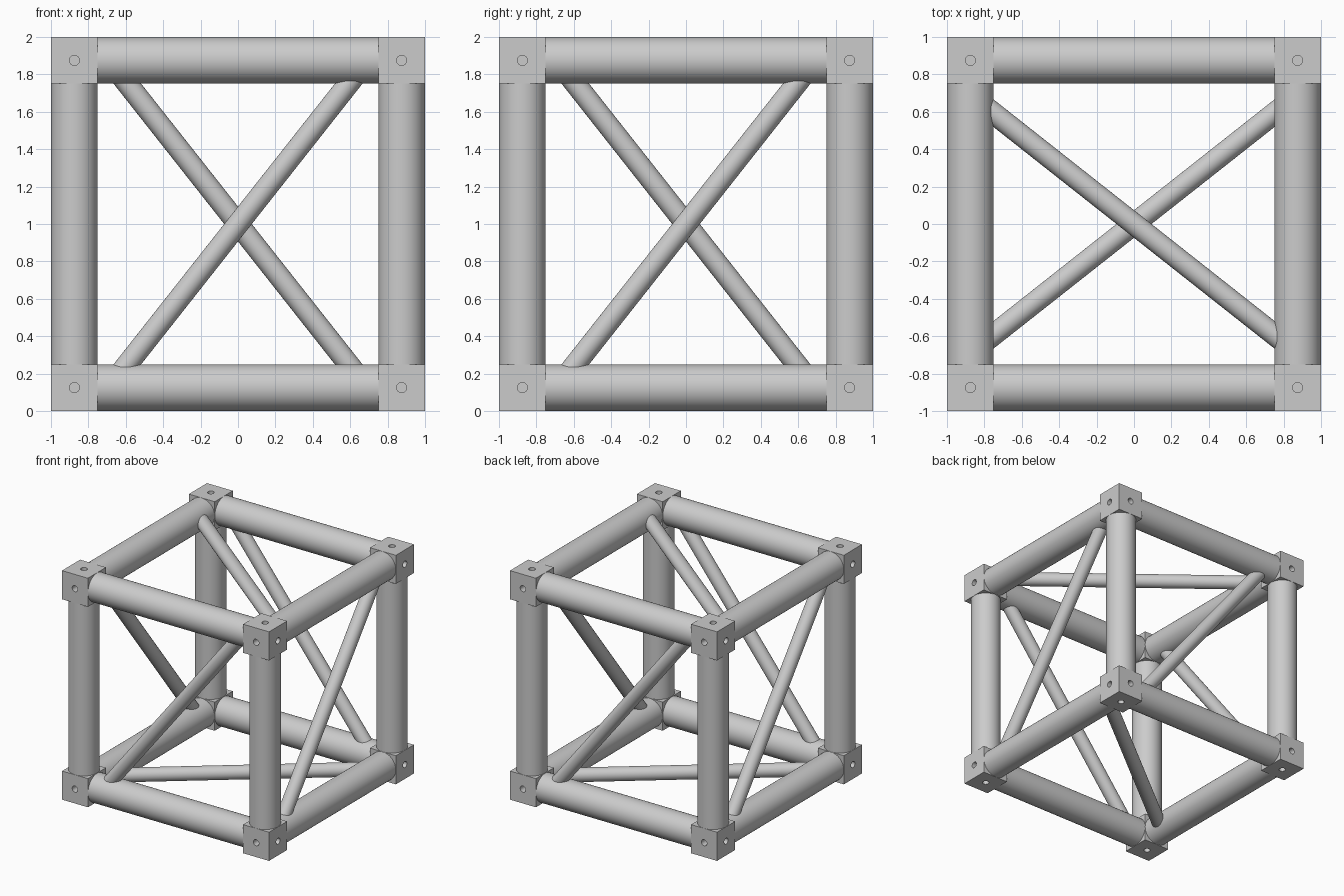
import bpy, bmesh, math
from mathutils import Vector, Matrix

if "Cube" in bpy.data.objects:
    bpy.data.objects.remove(bpy.data.objects["Cube"])

C = 0.875        # distance of every bar axis from the cube centre
CENTRE = Vector((0, 0, 1))

steel = bpy.data.materials.new("grey steel")
steel.diffuse_color = (0.6, 0.6, 0.6, 1)
steel.use_nodes = True
steel.node_tree.nodes["Principled BSDF"].inputs["Base Color"].default_value = steel.diffuse_color


def make_object(name, bm, smooth=True):
    mesh = bpy.data.meshes.new(name)
    bm.to_mesh(mesh)
    bm.free()
    ob = bpy.data.objects.new(name, mesh)
    ob.location = CENTRE
    bpy.context.collection.objects.link(ob)
    mesh.materials.append(steel)
    if smooth:
        shade(ob)
    return ob


def shade(ob):
    bpy.ops.object.select_all(action='DESELECT')
    ob.select_set(True)
    bpy.context.view_layer.objects.active = ob
    bpy.ops.object.shade_smooth_by_angle(angle=math.radians(35))


def add_rod(bm, a, b, r, sides=48):
    a, b = Vector(a), Vector(b)
    rot = (b - a).to_track_quat('Z', 'Y').to_matrix().to_4x4()
    bmesh.ops.create_cone(bm, cap_ends=True, segments=sides, radius1=r, radius2=r,
                          depth=(b - a).length,
                          matrix=Matrix.Translation((a + b) / 2) @ rot)


def cyc(v, k):
    """Turn a point from the x, y, z axes to the next axes, k times."""
    return [v[(i - k) % 3] for i in range(3)]


# Corner block: one cube with a blind bolt hole in each outer face
bm = bmesh.new()
bmesh.ops.create_cube(bm, size=0.25, matrix=Matrix.Translation((C, C, C)))
blocks = make_object("corner_blocks", bm, False)
bm = bmesh.new()
for k in range(3):
    add_rod(bm, cyc((0.92, C, C), k), cyc((1.05, C, C), k), 0.027, 24)
cutter = make_object("bolt_hole_cutter", bm, False)
cutter.hide_render = True
cut = blocks.modifiers.new("holes", 'BOOLEAN')
cut.object = cutter
cut.operation = 'DIFFERENCE'
cut.solver = 'EXACT'
bpy.context.view_layer.objects.active = blocks
bpy.ops.object.modifier_apply(modifier=cut.name)
bpy.data.objects.remove(cutter)
shade(blocks)
# Repeat the block at all eight corners
mir = blocks.modifiers.new("eight corners", 'MIRROR')
mir.use_axis = (True, True, True)
mir.use_mirror_merge = False

# Twelve thick edge tubes
for k, axis in enumerate("xyz"):
    bm = bmesh.new()
    for s in (-1, 1):
        for t in (-1, 1):
            add_rod(bm, cyc((-0.76, s * C, t * C), k), cyc((0.76, s * C, t * C), k), 0.124, 64)
    make_object("edge_tubes_" + axis, bm)

# One thin diagonal brace in each face, crossing its opposite neighbour
S = 0.69
braces = {
    "front_brace": ((-S, -C, -C), (S, -C, C)),
    "back_brace": ((-S, C, C), (S, C, -C)),
    "right_brace": ((C, -S, -C), (C, S, C)),
    "left_brace": ((-C, -S, C), (-C, S, -C)),
    "top_brace": ((-C, S, C), (C, -S, C)),
    "bottom_brace": ((-C, -S, -C), (C, S, -C)),
}
for name, (a, b) in braces.items():
    bm = bmesh.new()
    add_rod(bm, a, b, 0.058)
    make_object(name, bm)
